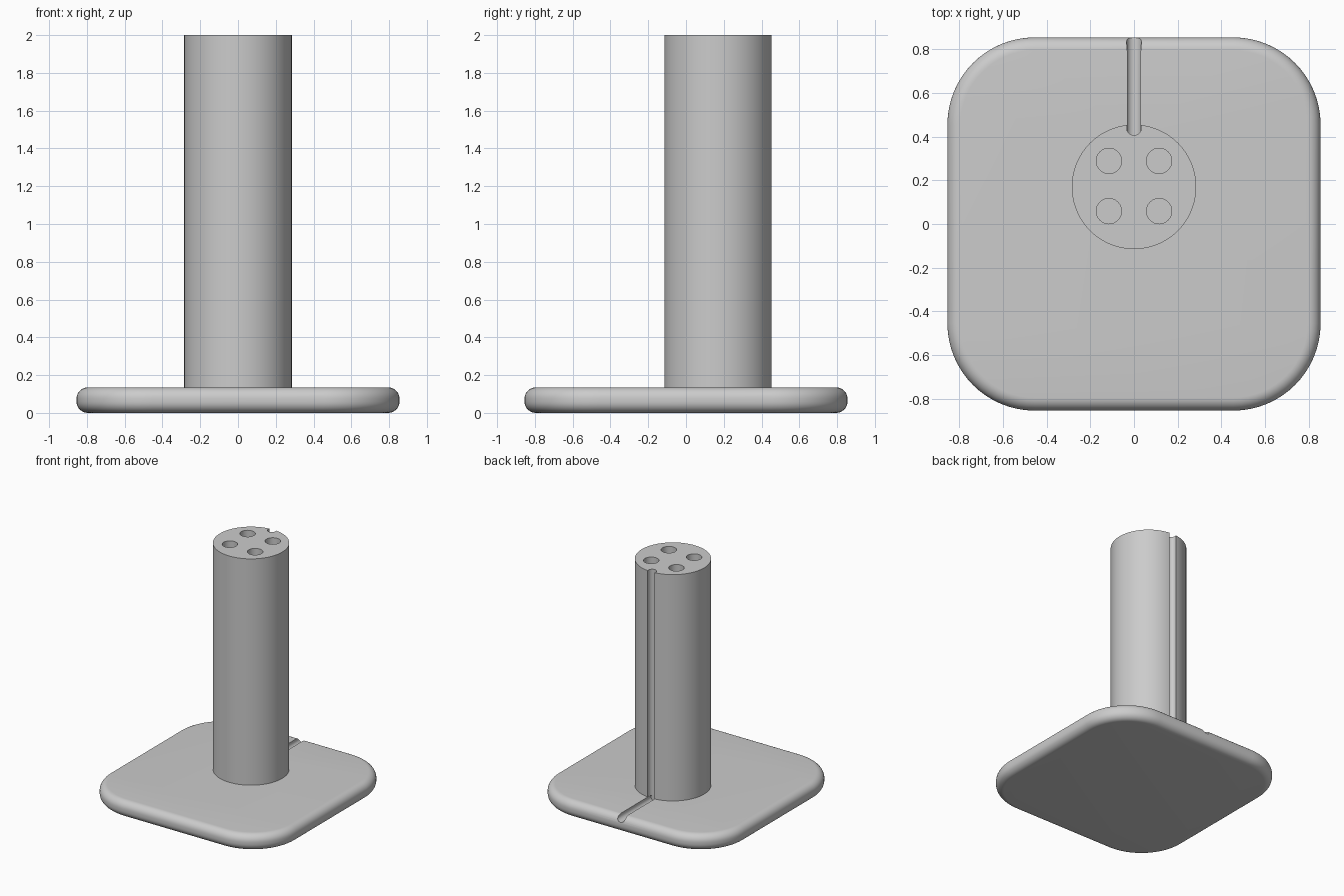
import bpy
import bmesh
import math
from mathutils import Vector

if "Cube" in bpy.data.objects:
    bpy.data.objects.remove(bpy.data.objects["Cube"], do_unlink=True)

HALF, CORNER, BASE_H, FILLET = 0.855, 0.40, 0.135, 0.06
COL_R, COL_Y, TOP = 0.285, 0.17, 2.0
GROOVE_R, SINK = 0.034, 0.014

grey = bpy.data.materials.new("light grey")
grey.use_nodes = True
GREY = (0.6, 0.6, 0.6, 1)
grey.diffuse_color = GREY
grey.node_tree.nodes["Principled BSDF"].inputs["Base Color"].default_value = GREY


def make_object(name, bm):
    bmesh.ops.recalc_face_normals(bm, faces=bm.faces)
    mesh = bpy.data.meshes.new(name)
    bm.to_mesh(mesh)
    bm.free()
    mesh.materials.append(grey)
    obj = bpy.data.objects.new(name, mesh)
    bpy.context.collection.objects.link(obj)
    return obj


def rod(name, start, end, radius, sides):
    """Closed cylinder between two points."""
    start, end = Vector(start), Vector(end)
    axis = end - start
    bm = bmesh.new()
    bmesh.ops.create_cone(bm, cap_ends=True, segments=sides, radius1=radius,
                          radius2=radius, depth=axis.length)
    bmesh.ops.rotate(bm, verts=bm.verts,
                     matrix=Vector((0, 0, 1)).rotation_difference(axis).to_matrix())
    bmesh.ops.translate(bm, verts=bm.verts, vec=(start + end) / 2)
    return make_object(name, bm)


def rounded_slab(name):
    """Stack of rounded-square rings with filleted top and bottom rims."""
    bm = bmesh.new()
    rings = []
    for mid, first in ((FILLET, -90), (BASE_H - FILLET, 0)):
        for i in range(9):
            a = math.radians(first + 90 * i / 8)
            inset, z = FILLET * (1 - math.cos(a)), mid + FILLET * math.sin(a)
            ring = []
            for q in range(4):
                for k in range(17):
                    t = math.radians(90 * (q + k / 16))
                    sx, sy = (1, -1, -1, 1)[q], (1, 1, -1, -1)[q]
                    r = CORNER - inset
                    ring.append(bm.verts.new((sx * (HALF - CORNER) + r * math.cos(t),
                                              sy * (HALF - CORNER) + r * math.sin(t), z)))
            rings.append(ring)
    for low, high in zip(rings, rings[1:]):
        for i in range(len(low)):
            j = (i + 1) % len(low)
            bm.faces.new((low[i], low[j], high[j], high[i]))
    bm.faces.new(rings[0])
    bm.faces.new(rings[-1])
    return make_object(name, bm)


def carve(obj, cutters):
    for cutter in cutters:
        mod = obj.modifiers.new("cut", "BOOLEAN")
        mod.operation, mod.solver, mod.object = "DIFFERENCE", "EXACT", cutter
        bpy.context.view_layer.objects.active = obj
        bpy.ops.object.modifier_apply(modifier=mod.name)
        bpy.data.objects.remove(cutter, do_unlink=True)


def smooth(obj):
    bpy.ops.object.select_all(action="DESELECT")
    obj.select_set(True)
    bpy.context.view_layer.objects.active = obj
    bpy.ops.object.shade_smooth_by_angle(angle=math.radians(30))


# Base plate with a cable groove running to the back edge
groove_y = COL_Y + COL_R - SINK
groove_z = BASE_H - SINK
base = rounded_slab("base_plate")
carve(base, [rod("base_groove", (0, groove_y - GROOVE_R, groove_z), (0, 1, groove_z),
                 GROOVE_R, 32)])

# Column with a back cable groove and four blind holes in the top
column = rod("column", (0, COL_Y, BASE_H), (0, COL_Y, TOP), COL_R, 96)
cutters = [rod("column_groove", (0, groove_y, 0), (0, groove_y, TOP + 0.1), GROOVE_R, 32)]
for x in (-0.115, 0.115):
    for y in (-0.115, 0.115):
        cutters.append(rod("top_hole", (x, COL_Y + y + 0.004, TOP - 0.3),
                           (x, COL_Y + y + 0.004, TOP + 0.1), 0.058, 32))
carve(column, cutters)

for part in (base, column):
    smooth(part)
